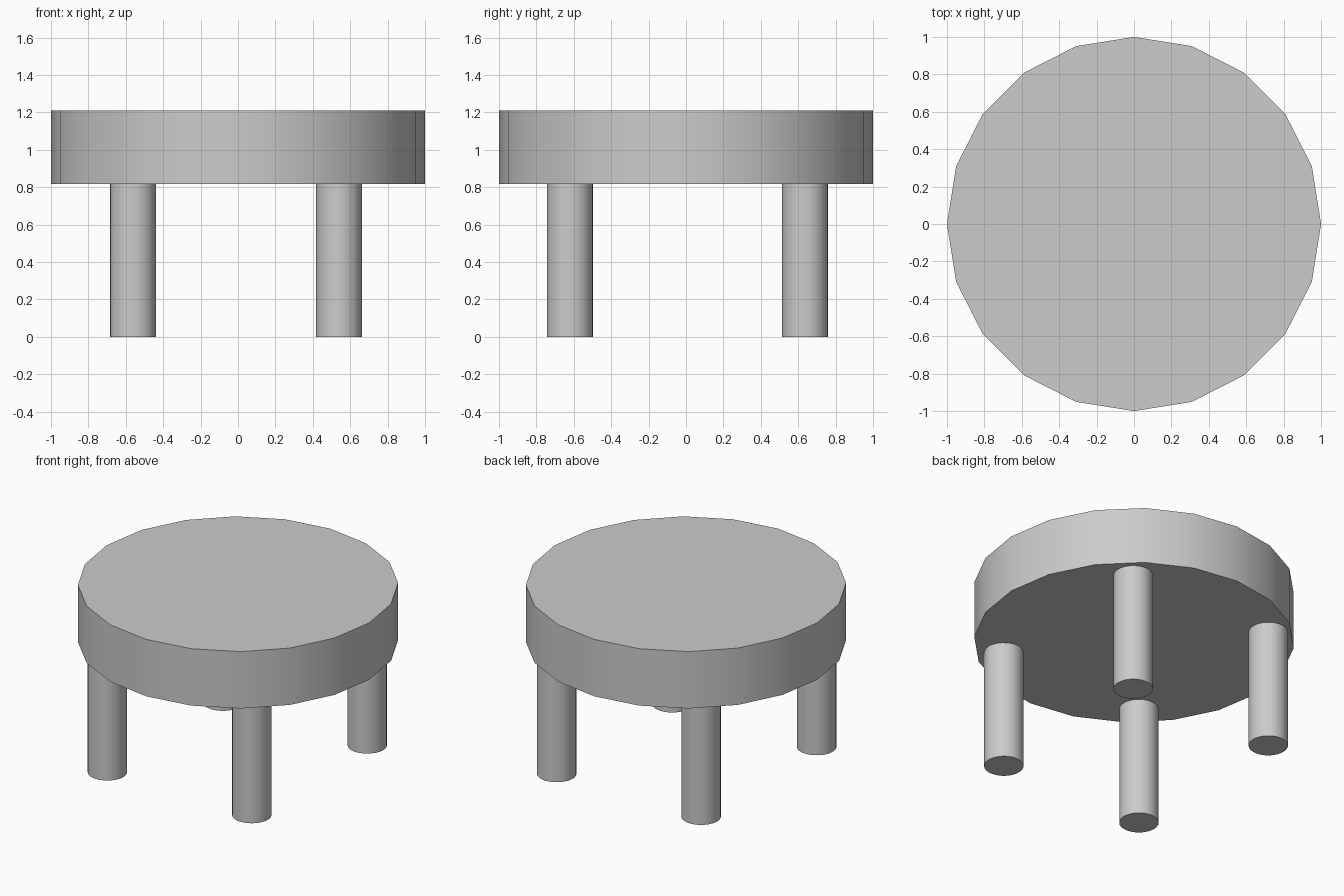
import bpy
import math

if "Cube" in bpy.data.objects:
    bpy.data.objects.remove(bpy.data.objects["Cube"])

SEAT_BOTTOM, SEAT_TOP = 0.818, 1.21


def cylinder(name, sides, radius, x, y, z0, z1):
    bpy.ops.mesh.primitive_cylinder_add(
        vertices=sides, radius=radius, depth=z1 - z0,
        location=(x, y, (z0 + z1) / 2))
    obj = bpy.context.object
    obj.name = name
    bpy.ops.object.shade_smooth_by_angle(angle=math.radians(30))
    return obj


# Thick round seat with twenty sides
cylinder("seat", 20, 1.0, 0, 0, SEAT_BOTTOM, SEAT_TOP)

# Four straight round legs, set slightly off centre
for side, x in (("left", -0.561), ("right", 0.54)):
    for end, y in (("front", -0.621), ("back", 0.636)):
        cylinder(f"{end}_{side}_leg", 32, 0.123, x, y, 0, SEAT_BOTTOM)
